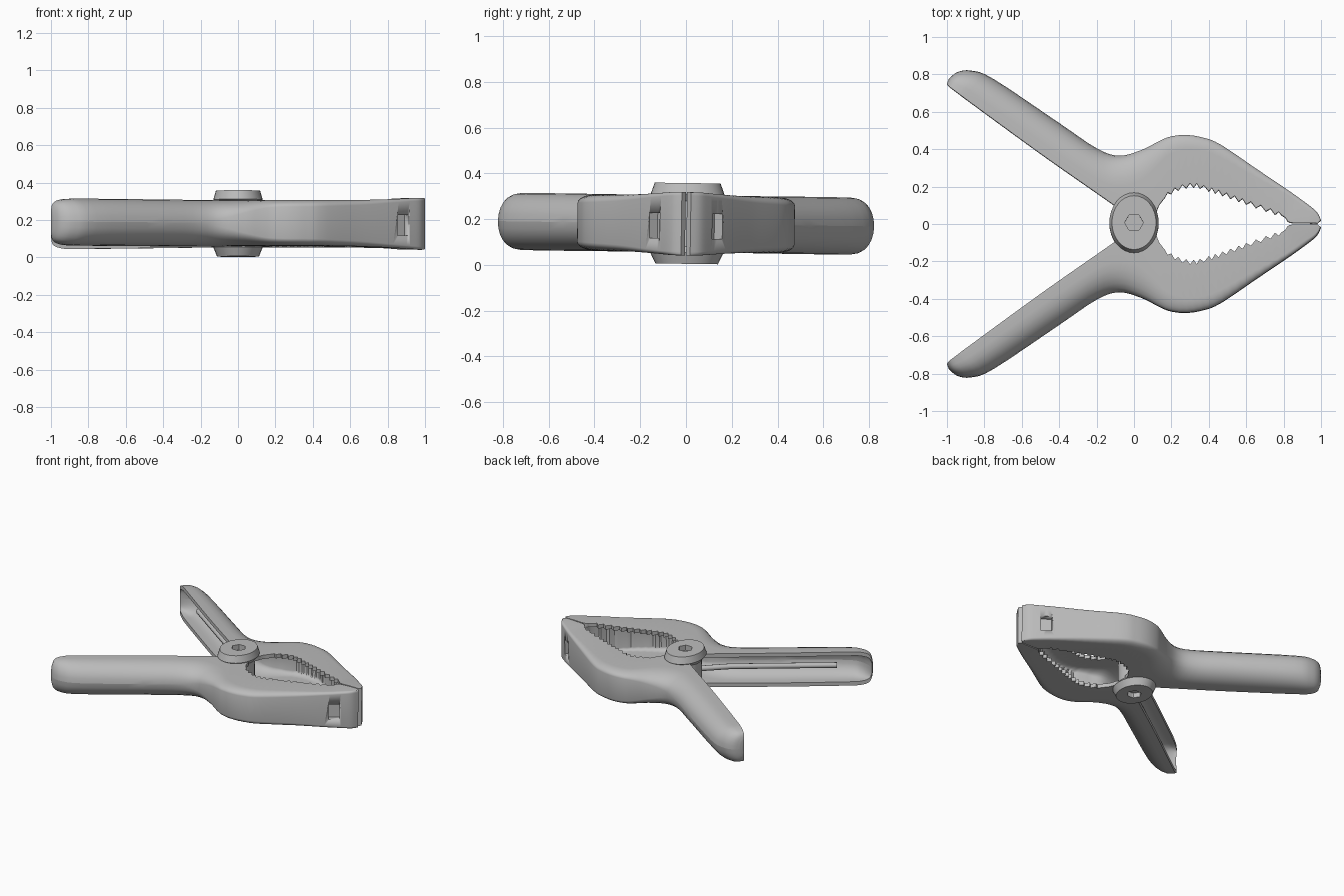
import bpy, bmesh, math
from mathutils import Matrix, Vector

if "Cube" in bpy.data.objects:
    bpy.data.objects.remove(bpy.data.objects["Cube"])

MID = 0.18      # height of the clamp's middle plane
WALL = 0.028    # thickness of the channel walls
TILT = Matrix.Rotation(-0.014, 4, 'X')

grey = bpy.data.materials.new("grey_plastic")
grey.use_nodes = True
grey.diffuse_color = (0.5, 0.5, 0.5, 1)
grey.node_tree.nodes["Principled BSDF"].inputs["Base Color"].default_value = grey.diffuse_color


def make_object(name, bm, angle=35):
    bmesh.ops.recalc_face_normals(bm, faces=bm.faces)
    mesh = bpy.data.meshes.new(name)
    bm.to_mesh(mesh)
    bm.free()
    mesh.materials.append(grey)
    obj = bpy.data.objects.new(name, mesh)
    bpy.context.collection.objects.link(obj)
    bpy.ops.object.select_all(action='DESELECT')
    bpy.context.view_layer.objects.active = obj
    obj.select_set(True)
    bpy.ops.object.shade_smooth_by_angle(angle=math.radians(angle))
    return obj


# Stations along one arm: inner x, y, outer x, y, half height, roundness, hollow share
STATIONS = [
    (-1, .75, -.99, .775, .06, 1, .05),
    (-.99, .735, -.945, .812, .1, 1, .4),
    (-.95, .705, -.87, .82, .12, 1, .7),
    (-.87, .645, -.75, .775, .125, 1, .8),
    (-.5, .375, -.4, .54, .125, 1, .82),
    (-.2, .165, -.2, .405, .124, .95, .8),
    (-.1, .095, -.08, .365, .123, .8, .75),
    (.02, .01, .04, .395, .122, .55, .7),
    (.105, .03, .13, .44, .122, .38, .7),
    (.135, .1, .19, .465, .122, .32, .65),
    (.2, .17, .27, .475, .122, .3, .65),
    (.3, .205, .36, .463, .122, .3, .65),
    (.4, .185, .46, .425, .122, .28, .65),
    (.6, .115, .66, .29, .124, .22, .6),
    (.79, .045, .83, .175, .13, .15, .3),
    (.83, .008, .92, .11, .135, .12, .05),
    (.92, .004, .975, .065, .138, .12, .05),
    (.98, .002, 1, .02, .138, .12, .05),
]


def blend(t):
    """Smooth interpolation between stations."""
    i = min(int(t), len(STATIONS) - 2)
    f = t - i
    a, b, c, d = (STATIONS[max(0, min(len(STATIONS) - 1, i + k))] for k in (-1, 0, 1, 2))
    return [q + f / 2 * (r - p + f * (2 * p - 5 * q + 4 * r - s + f * (3 * (q - r) + s - p)))
            for p, q, r, s in zip(a, b, c, d)]


def u_profile(depth, half, rnd):
    """U shape as (depth, height) points, from the bottom lip to the top lip."""
    rd, rz = depth * min(.72, .08 + .64 * rnd), half * min(rnd, 1)
    steps = 6
    arc = [(depth - rd + rd * math.sin(a), half - rz + rz * math.cos(a))
           for a in (math.pi / 2 * k / steps for k in range(steps + 1))]
    top = [(0, half)] + arc
    return [(w, -z) for w, z in top] + top[::-1]


def arm_mesh(side):
    bm = bmesh.new()
    # Finer stations along the toothed stretch, alternating tip and root
    count = len(STATIONS) - 1
    ts = []
    for i in range(count):
        n = (8 if i == 13 else 10 if i == 12 else 5) if 10 <= i < 14 else 4
        ts += [i + k / n for k in range(n)]
    ts.append(count)
    rings = []
    for j, t in enumerate(ts):
        ix, iy, ox, oy, half, rnd, hollow = blend(t)
        inner, outer = Vector((ix, iy)), Vector((ox, oy))
        if 9.5 < t < 14:
            inner.y += 0.012 if j % 2 else -0.012
        depth = (outer - inner).length
        way = (outer - inner) / depth
        lip = u_profile(depth, half, rnd)
        cavity = u_profile(depth * max(hollow, .03), half - WALL, rnd)
        ring = []
        for w, z in lip + cavity[::-1]:
            p = inner + way * w
            ring.append(bm.verts.new((p.x, side * p.y, MID + z)))
        rings.append(ring)
    for a, b in zip(rings, rings[1:]):
        for k in range(len(a)):
            m = (k + 1) % len(a)
            bm.faces.new((a[k], a[m], b[m], b[k]))
    bm.faces.new(rings[0])
    bm.faces.new(rings[-1])
    return bm


def box(centre, size, turn):
    bm = bmesh.new()
    bmesh.ops.create_cube(bm, size=1, matrix=Matrix.Translation(centre)
                          @ Matrix.Rotation(turn, 4, 'Z') @ Matrix.Diagonal((*size, 1)))
    return bm


def cut(target, bm):
    cutter = make_object("cutter", bm)
    cutter.hide_render = True
    mod = target.modifiers.new("cut", 'BOOLEAN')
    mod.operation, mod.solver, mod.object = 'DIFFERENCE', 'EXACT', cutter
    bpy.context.view_layer.objects.active = target
    bpy.ops.object.modifier_apply(modifier=mod.name)
    bpy.data.objects.remove(cutter)


def rod(name, points, radius):
    curve = bpy.data.curves.new(name, 'CURVE')
    curve.dimensions = '3D'
    curve.bevel_depth, curve.bevel_resolution, curve.use_fill_caps = radius, 2, True
    spline = curve.splines.new('POLY')
    spline.points.add(len(points) - 1)
    for p, co in zip(spline.points, points):
        p.co = (*co, 1)
    curve.materials.append(grey)
    obj = bpy.data.objects.new(name, curve)
    bpy.context.collection.objects.link(obj)
    return obj


parts = []
for side, label in ((-1, "front"), (1, "back")):
    # Handle and jaw in one channel-shaped arm, with a square socket near the jaw tip
    arm = make_object(label + "_arm", arm_mesh(side))
    cut(arm, box((.885, side * .14, MID - .01), (.075, .09, .11), -side * .6))
    parts.append(arm)
    # Spring leg lying inside the handle
    parts.append(rod(label + "_spring_leg", [(-.04, side * .09, MID), (-.2, side * .24, MID),
                                             (-.78, side * .655, MID)], .02))

# Pivot: an oval hub with tapered caps and hexagonal recesses
bm = bmesh.new()
PROFILE = [(.05, -.14), (.05, -.175), (.112, -.175), (.132, -.125), (.11, -.1),
           (.11, .1), (.132, .13), (.118, .178), (.05, .178), (.05, .14)]
rings = []
for n, (r, z) in enumerate(PROFILE):
    sides = 32
    ring = []
    for k in range(sides):
        a = 2 * math.pi * k / sides
        hexagon = math.cos(math.pi / 6) / math.cos(a % (math.pi / 3) - math.pi / 6)
        rad = r * hexagon if r < .06 else r
        stretch = 1.22 if abs(z) > .11 and r > .06 else 1
        ring.append(bm.verts.new((rad * math.cos(a), .005 + rad * stretch * math.sin(a), MID + z)))
    rings.append(ring)
for a, b in zip(rings, rings[1:]):
    for k in range(len(a)):
        m = (k + 1) % len(a)
        bm.faces.new((a[k], a[m], b[m], b[k]))
bm.faces.new(rings[0])
bm.faces.new(rings[-1])
parts.append(make_object("pivot_hub", bm, 25))

# The whole clamp leans very slightly
lean = Matrix.Translation((0, 0, MID)) @ TILT @ Matrix.Translation((0, 0, -MID))
for obj in parts:
    obj.data.transform(lean)
